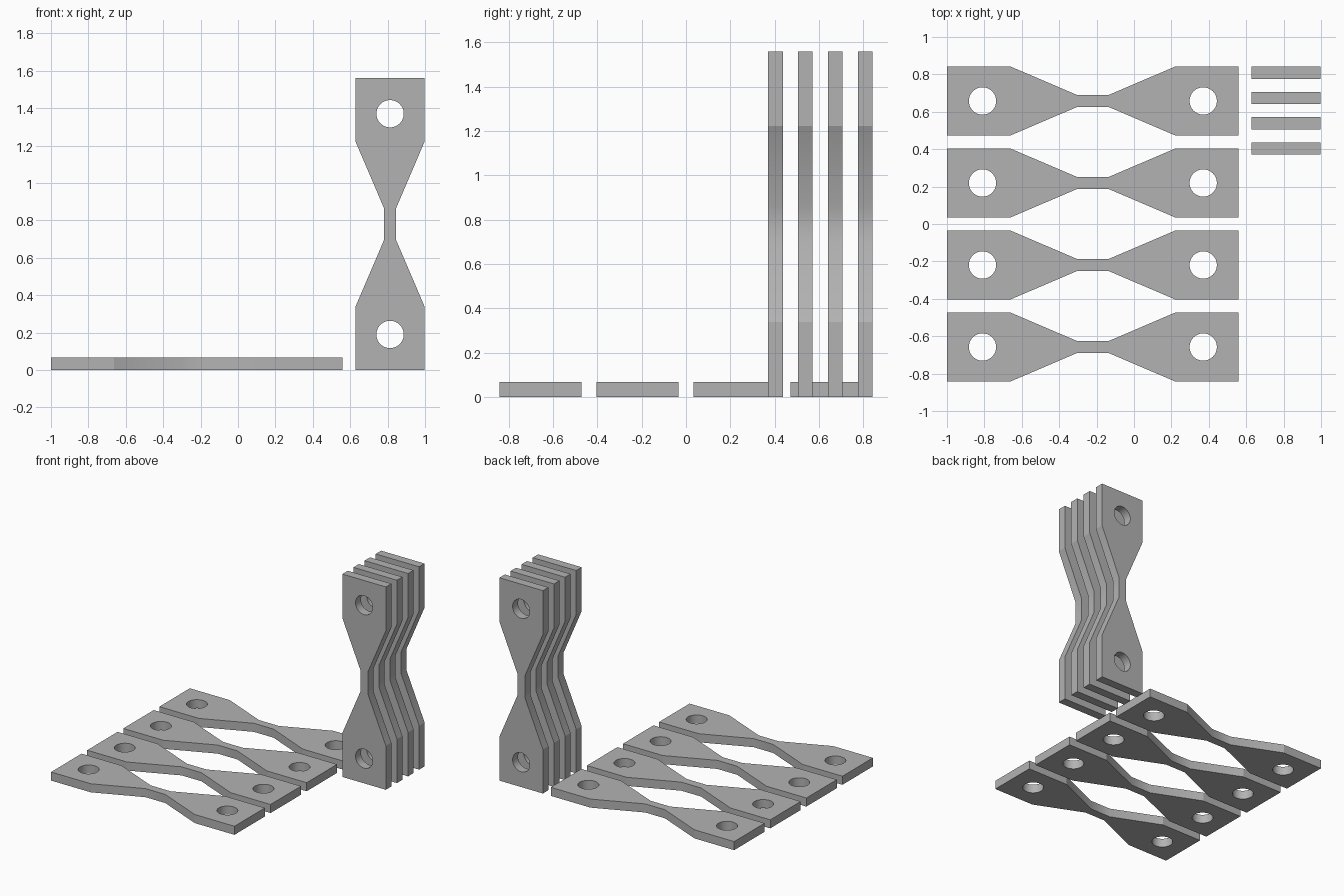
import bpy, bmesh, math
from mathutils import Matrix

if "Cube" in bpy.data.objects:
    bpy.data.objects.remove(bpy.data.objects["Cube"])

LENGTH, WIDTH, THICK = 1.56, 0.37, 0.066
SHOULDER, NECK, NECK_W = 0.442, 0.084, 0.064
HOLE_X, HOLE_R, HOLE_SIDES = 0.59, 0.073, 48

grey = bpy.data.materials.new("plain grey")
grey.diffuse_color = (0.45, 0.45, 0.45, 1)
grey.use_nodes = True
grey.node_tree.nodes["Principled BSDF"].inputs["Base Color"].default_value = grey.diffuse_color


def add_loop(bm, points):
    verts = [bm.verts.new((x, y, -THICK / 2)) for x, y in points]
    return [bm.edges.new((v, verts[i - 1])) for i, v in enumerate(verts)]


def link_mesh():
    """Flat bar with a narrow waist and a round hole at each end."""
    bm = bmesh.new()
    # Outline: one quarter mirrored around
    q = [(LENGTH / 2, WIDTH / 2), (SHOULDER, WIDTH / 2), (NECK, NECK_W / 2)]
    top = q + [(-x, y) for x, y in reversed(q)]
    edges = add_loop(bm, top + [(x, -y) for x, y in reversed(top)])
    # Bolt holes
    for cx in (-HOLE_X, HOLE_X):
        edges += add_loop(bm, [(cx + HOLE_R * math.cos(a), HOLE_R * math.sin(a))
                               for a in (math.tau * i / HOLE_SIDES
                                         for i in range(HOLE_SIDES))])
    bmesh.ops.triangle_fill(bm, edges=edges, use_beauty=True)
    # Thickness
    ret = bmesh.ops.extrude_face_region(bm, geom=bm.faces[:])
    moved = [g for g in ret["geom"] if isinstance(g, bmesh.types.BMVert)]
    bmesh.ops.translate(bm, verts=moved, vec=(0, 0, THICK))
    bmesh.ops.recalc_face_normals(bm, faces=bm.faces[:])
    # Smooth waist and holes, crisp rims and shoulders
    for f in bm.faces:
        f.smooth = True
    for e in bm.edges:
        at_shoulder = all(abs(abs(v.co.x) - SHOULDER) < 1e-4
                          and abs(v.co.y) > WIDTH / 2 - 1e-4 for v in e.verts)
        e.smooth = not at_shoulder and e.calc_face_angle(0) < math.radians(30)
    mesh = bpy.data.meshes.new("waisted_link")
    bm.to_mesh(mesh)
    bm.free()
    mesh.materials.append(grey)
    return mesh


mesh = link_mesh()


def place(name, matrix):
    ob = bpy.data.objects.new(name, mesh)
    ob.matrix_world = matrix
    bpy.context.collection.objects.link(ob)


for i in range(4):
    # Links lying flat side by side
    place(f"flat_link_{i + 1}",
          Matrix.Translation((-0.22, (i - 1.5) * 0.4385, THICK / 2)))
    # Links standing on end in a row: length up, width along x
    upright = Matrix(((0, 1, 0, 0), (0, 0, 1, 0), (1, 0, 0, 0), (0, 0, 0, 1)))
    place(f"upright_link_{i + 1}",
          Matrix.Translation((0.813, 0.404 + i * 0.135, LENGTH / 2)) @ upright)
